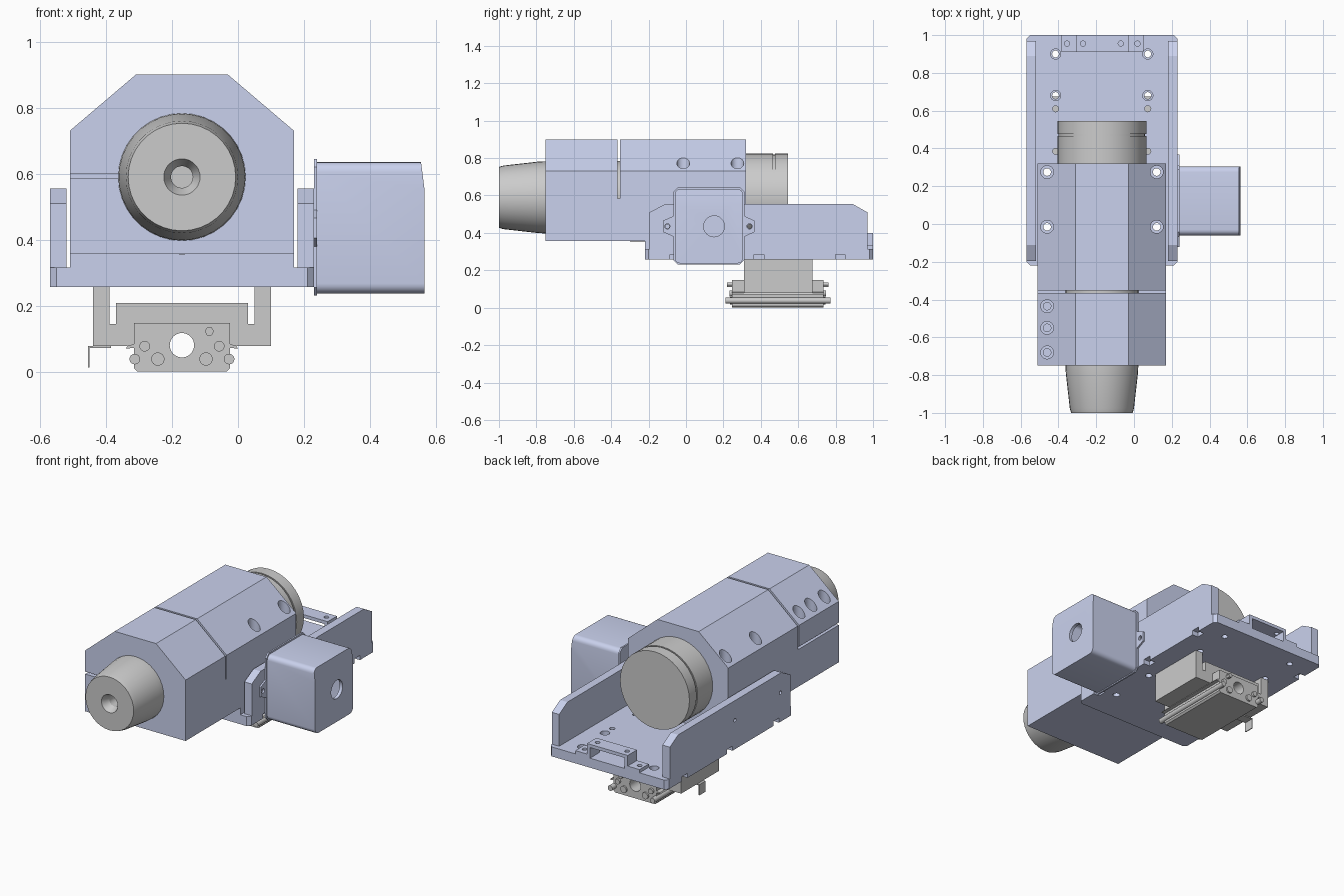
import bpy, bmesh, math

if "Cube" in bpy.data.objects:
    bpy.data.objects.remove(bpy.data.objects["Cube"])

CX, CZ = -0.17, 0.59          # spindle axis
blue = bpy.data.materials.new("pale_blue")
blue.diffuse_color = (0.59, 0.64, 0.85, 1)
blue.use_nodes = True
blue.node_tree.nodes["Principled BSDF"].inputs["Base Color"].default_value = blue.diffuse_color


def place(axis, u, v, w):
    """Map profile coordinates u, v and depth w to space for an extrusion axis."""
    return {'x': (w, u, v), 'y': (u, w, v), 'z': (u, v, w)}[axis]


def finish(name, bm, mat=None):
    bmesh.ops.recalc_face_normals(bm, faces=bm.faces)
    mesh = bpy.data.meshes.new(name)
    bm.to_mesh(mesh)
    bm.free()
    ob = bpy.data.objects.new(name, mesh)
    bpy.context.collection.objects.link(ob)
    if mat:
        mesh.materials.append(mat)
    return ob


def prism(name, axis, pts, lo, hi, mat=None):
    bm = bmesh.new()
    a = [bm.verts.new(place(axis, u, v, lo)) for u, v in pts]
    b = [bm.verts.new(place(axis, u, v, hi)) for u, v in pts]
    n = len(pts)
    bm.faces.new(a)
    bm.faces.new(b)
    for i in range(n):
        j = (i + 1) % n
        bm.faces.new((a[i], a[j], b[j], b[i]))
    return finish(name, bm, mat)


def box(name, x0, x1, y0, y1, z0, z1, mat=None):
    return prism(name, 'z', [(x0, y0), (x1, y0), (x1, y1), (x0, y1)], z0, z1, mat)


def circle(u, v, r, n=24):
    return [(u + r * math.cos(2 * math.pi * i / n), v + r * math.sin(2 * math.pi * i / n)) for i in range(n)]


def rod(name, axis, u, v, r, lo, hi, mat=None, n=24):
    return prism(name, axis, circle(u, v, r, n), lo, hi, mat)


def rounded(u0, u1, v0, v1, r, n=5):
    pts = []
    for k, (u, v) in enumerate([(u1 - r, v1 - r), (u0 + r, v1 - r), (u0 + r, v0 + r), (u1 - r, v0 + r)]):
        for i in range(n + 1):
            t = math.pi / 2 * (k + i / n)
            pts.append((u + r * math.cos(t), v + r * math.sin(t)))
    return pts


def cut(ob, *cutters):
    bpy.context.view_layer.objects.active = ob
    for c in cutters:
        c.hide_render = True
        m = ob.modifiers.new("cut", 'BOOLEAN')
        m.operation, m.solver, m.object = 'DIFFERENCE', 'EXACT', c
        bpy.ops.object.modifier_apply(modifier=m.name)
        bpy.data.objects.remove(c)


# Spindle, revolved about the y direction
profile = [(0.033, -0.88), (0.033, -0.955), (0.055, -1), (0.163, -1), (0.17, -0.975), (0.191, -0.79),
           (0.193, -0.75), (0.193, -0.3), (0.235, -0.3), (0.235, 0.466), (0.229, 0.466),
           (0.229, 0.476), (0.235, 0.476), (0.235, 0.545)]
bm = bmesh.new()
rings = [[bm.verts.new((u, y, v)) for u, v in circle(CX, CZ, r, 36)] for r, y in profile]
for a, b in zip(rings, rings[1:]):
    for i in range(36):
        j = (i + 1) % 36
        bm.faces.new((a[i], a[j], b[j], b[i]))
bm.faces.new(rings[0])
bm.faces.new(rings[-1])
finish("spindle", bm)

# Clamp block: chamfered bar with a seat under the rear half
block = prism("clamp_block", 'y', [(-0.51, 0.357), (0.17, 0.357), (0.17, 0.73), (-0.03, 0.9),
                                   (-0.31, 0.9), (-0.51, 0.73)], -0.75, 0.32, blue)
seat = box("block_seat", -0.51, 0.17, -0.22, 0.32, 0.315, 0.357, blue)
cut(block,
    box("c", -0.6, 0.3, -0.366, -0.353, 0.585, 1),
    box("c", -0.6, -0.3, -0.8, -0.36, 0.585, 0.6))
mount_holes = [(x, y) for x in (-0.46, 0.12) for y in (-0.015, 0.275)]
for x, y in mount_holes:
    cut(block, rod("c", 'z', x, y, 0.034, 0.5, 1), rod("c", 'z', x, y, 0.02, 0.2, 0.6))
    cut(seat, rod("c", 'z', x, y, 0.02, 0.2, 0.6))
for y in (-0.435, -0.55, -0.68):
    cut(block, rod("c", 'z', -0.46, y, 0.034, 0.67, 1), rod("c", 'z', -0.46, y, 0.02, 0.42, 0.8))

# Base plate with screw holes and edge notches
plate = prism("base_plate", 'z', [(-0.57, -0.2), (-0.55, -0.22), (0.21, -0.22), (0.23, -0.2), (0.23, 0.98),
                                  (0.21, 1), (-0.55, 1), (-0.57, 0.98)], 0.257, 0.315, blue)
for x, y in mount_holes:
    cut(plate, rod("c", 'z', x, y, 0.02, 0.2, 0.4))
for x in (-0.415, 0.073):
    for y in (0.68, 0.9):
        cut(plate, rod("c", 'z', x, y, 0.027, 0.29, 0.4), rod("c", 'z', x, y, 0.018, 0.2, 0.4))
    for y in (0.385, 0.61):
        cut(plate, rod("c", 'z', x, y, 0.016, 0.2, 0.4))
for x in (-0.57, 0.23):
    for y in (-0.06, 0.39, 0.825):
        cut(plate, box("c", x - 0.04, x + 0.04, y - 0.026, y + 0.026, 0.2, 0.285))

# Side walls
for side, x in (("left", -0.57), ("right", 0.18)):
    wall = prism(side + "_wall", 'x', [(-0.195, 0.315), (0.97, 0.315), (0.97, 0.51), (0.89, 0.555),
                                       (-0.11, 0.555), (-0.195, 0.51)], x, x + 0.05, blue)
    cut(wall, *[rod("c", 'x', y, 0.435, 0.011, x - 0.1, x + 0.1, n=16) for y in (-0.1, 0.34)])

# Rear bridge bracket
bridge = prism("rear_bridge", 'y', [(-0.385, 0.315), (-0.285, 0.315), (-0.285, 0.38), (-0.05, 0.38), (-0.05, 0.315),
                                    (0.05, 0.315), (0.05, 0.335), (-0.03, 0.335), (-0.03, 0.4), (-0.305, 0.4),
                                    (-0.305, 0.335), (-0.385, 0.335)], 0.91, 1.0, blue)
for x in (-0.355, -0.27, -0.07, 0.018):
    cut(bridge, rod("c", 'z', x, 0.955, 0.014, 0.3, 0.5, n=16))

# Side motor cover: hollow box with a cable hole and slanted top edge
cover = prism("motor_cover", 'x', rounded(-0.06, 0.305, 0.237, 0.635, 0.03), 0.24, 0.565, blue)
cut(cover,
    prism("c", 'x', rounded(-0.048, 0.293, 0.249, 0.623, 0.02), 0.2, 0.545),
    rod("c", 'x', 0.15, 0.435, 0.056, 0.5, 0.6),
    prism("c", 'y', [(0.565, 0.555), (0.6, 0.555), (0.6, 0.65), (0.553, 0.65)], -0.2, 0.5))
half = [(0.0, 0.645), (0.165, 0.645), (0.19, 0.62), (0.19, 0.49), (0.245, 0.465), (0.245, 0.405),
        (0.19, 0.38), (0.19, 0.255), (0.165, 0.23), (0.0, 0.23)]
outline = [(0.1225 + u, v) for u, v in half] + [(0.1225 - u, v) for u, v in half[-2:0:-1]]
flange = prism("cover_flange", 'x', outline, 0.23, 0.24, blue)
cut(flange, *[rod("c", 'x', y, 0.435, 0.014, 0.1, 0.4, n=16) for y in (-0.1, 0.34)])

# Saddle that hangs below the plate
prism("saddle", 'y', [(-0.44, 0.257), (-0.39, 0.257), (-0.39, 0.145), (-0.37, 0.145), (-0.37, 0.208), (0.03, 0.208),
                      (0.03, 0.145), (0.05, 0.145), (0.05, 0.257), (0.1, 0.257), (0.1, 0.078), (-0.025, 0.078),
                      (-0.025, 0.148), (-0.315, 0.148), (-0.315, 0.078), (-0.44, 0.078)], 0.31, 0.675)

# Slide carriage with its end screws, edge rods and wipers
carriage = prism("slide_carriage", 'y', [(-0.305, 0), (-0.035, 0), (-0.025, 0.01), (-0.025, 0.147),
                                         (-0.315, 0.147), (-0.315, 0.01)], 0.245, 0.735)
cut(carriage, rod("c", 'y', CX, 0.08, 0.037, 0, 1, n=32))
for s in (-1, 1):
    rod("edge_rod", 'y', CX + s * 0.143, 0.038, 0.016, 0.21, 0.773)
    rod("upper_screw", 'y', CX + s * 0.113, 0.077, 0.016, 0.232, 0.748)
    rod("lower_pin", 'y', CX + s * 0.073, 0.038, 0.02, 0.235, 0.745)
    prism("wiper", 'y', [(CX + s * 0.14, 0.072), (CX + s * 0.17, 0.07), (CX + s * 0.165, 0.078),
                         (CX + s * 0.14, 0.085)], 0.245, 0.735)
for y in (0.218, 0.735):
    rod("grease_nipple", 'y', -0.087, 0.122, 0.014, y, y + 0.027, n=6)

# Thin sensor clip
prism("sensor_clip", 'y', [(-0.455, 0.012), (-0.45, 0.012), (-0.45, 0.072), (-0.385, 0.072),
                           (-0.385, 0.078), (-0.455, 0.078)], 0.46, 0.52)

bpy.ops.object.select_all(action='SELECT')
bpy.ops.object.shade_smooth_by_angle(angle=math.radians(25))
